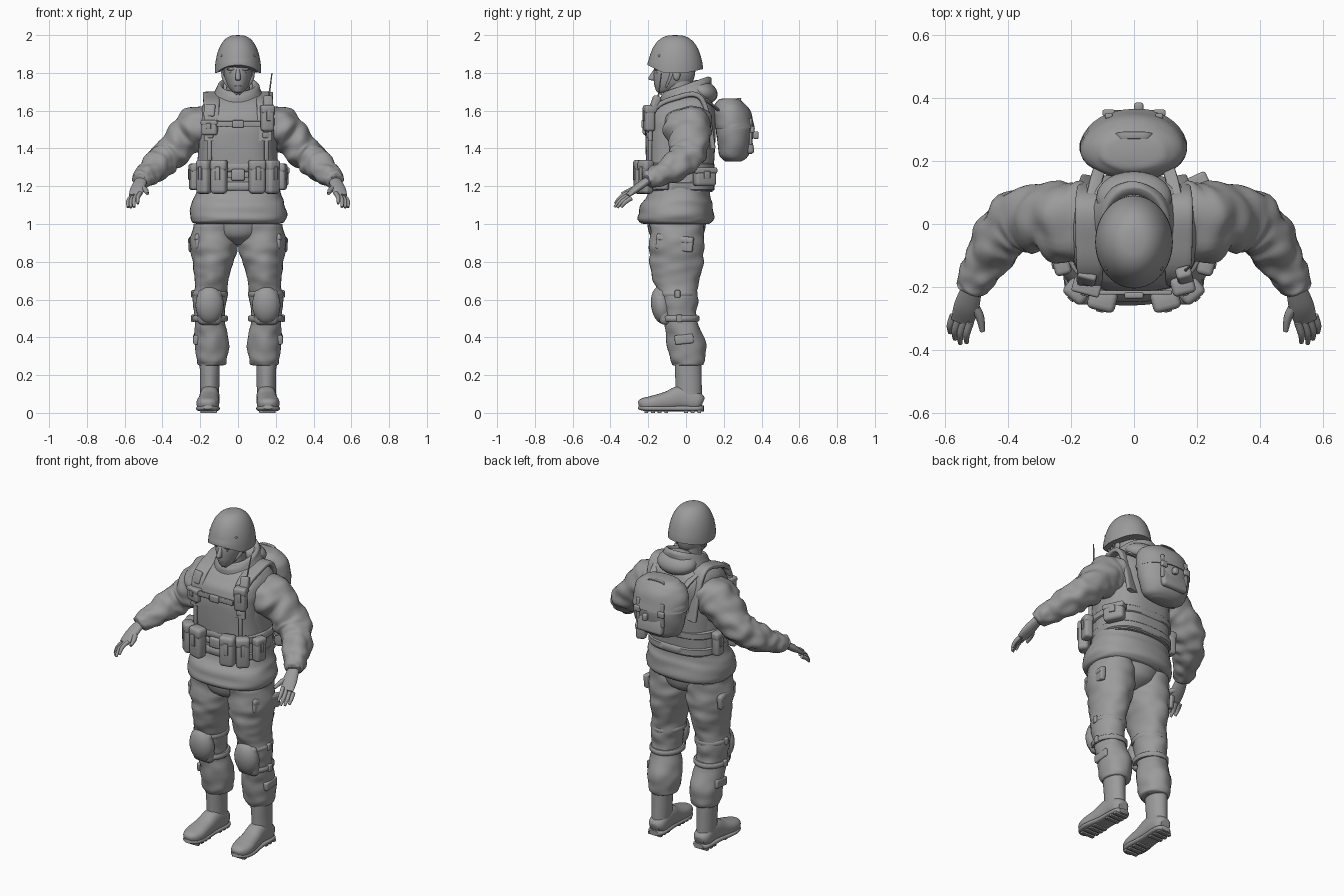
import bpy, bmesh
from math import sin, cos, pi, radians, copysign
from mathutils import Vector, Matrix, noise

default_cube = bpy.data.objects.get("Cube")
if default_cube:
    bpy.data.objects.remove(default_cube, do_unlink=True)

RIGHTWARD, BACKWARD, UPWARD = Matrix.Identity(3)

cloth_grey = bpy.data.materials.new("plain_grey")
cloth_grey.use_nodes = True
cloth_grey.diffuse_color = (.33, .33, .33, 1)
for node in cloth_grey.node_tree.nodes:
    if node.type == 'BSDF_PRINCIPLED':
        node.inputs["Base Color"].default_value = cloth_grey.diffuse_color


def finish(name, bm, mirror):
    """Turn a bmesh into a smooth shaded object, optionally mirrored in x."""
    bmesh.ops.recalc_face_normals(bm, faces=bm.faces[:])
    mesh = bpy.data.meshes.new(name)
    bm.to_mesh(mesh)
    bm.free()
    mesh.materials.append(cloth_grey)
    mesh.shade_smooth()
    mesh.set_sharp_from_angle(angle=radians(45))
    part = bpy.data.objects.new(name, mesh)
    bpy.context.collection.objects.link(part)
    if mirror:
        part.modifiers.new("Mirror", 'MIRROR')


def spline(keys, steps):
    """Resample key tuples with a smooth curve through all of them."""
    keys = [Vector(key) for key in keys]
    last = len(keys) - 1
    samples = []
    for i in range(last):
        before, start, end, after = keys[max(i - 1, 0)], keys[i], keys[i + 1], keys[min(i + 2, last)]
        for step in range(steps):
            t = step / steps
            bend = (before * 2 - start * 5 + end * 4 - after) * t * t
            twist = (start * 3 - before - end * 3 + after) * t * t * t
            samples.append((start * 2 + (end - before) * t + bend + twist) / 2)
    return samples + [keys[last]]


def loft(name, keys, upright=False, sides=32, steps=6, power=2, fold=0, warp=None, mirror=False):
    """Skin rounded sections (x, y, z, width radius, height radius) along a path."""
    bm = bmesh.new()
    samples = spline(keys, steps)
    rings = []
    for i, sample in enumerate(samples):
        *centre, width, height = sample
        across, other = RIGHTWARD, BACKWARD
        if not upright:
            ahead = samples[min(i + 1, len(samples) - 1)]
            behind = samples[max(i - 1, 0)]
            along = Vector((ahead - behind)[:3]).normalized()
            across = along.cross(UPWARD).normalized()
            other = across.cross(along)
        ring = []
        for k in range(sides):
            angle = 2 * pi * k / sides
            c, s = cos(angle), sin(angle)
            crease = noise.noise(Vector((c * 1.4, s * 1.4, i / steps * 2 + len(name))))
            swell = 1 + fold * crease
            u = copysign(abs(c) ** (2 / power), c) * max(width, .001) * swell
            v = copysign(abs(s) ** (2 / power), s) * max(height, .001) * swell
            point = Vector(centre) + across * u + other * v
            if warp:
                warp(point)
            ring.append(bm.verts.new(point))
        rings.append(ring)
    for low, high in zip(rings, rings[1:]):
        for k in range(sides):
            n = (k + 1) % sides
            bm.faces.new((low[k], low[n], high[n], high[k]))
    bm.faces.new(rings[0])
    bm.faces.new(rings[-1])
    finish(name, bm, mirror)


def stack(name, x, rows, **options):
    """Loft level sections, given as (z, y, x radius, y radius)."""
    loft(name, [(x, y, z, rx, ry) for z, y, rx, ry in rows], upright=True, **options)


def band(name, x, y, z, height, rx, ry, **options):
    """Strap around a limb or the body, with softened edges."""
    edge, half = .006, height / 2
    rows = [(z + side * (half - inset), y, rx - edge + inset, ry - edge + inset)
            for side, inset in ((-1, 0), (-1, edge), (1, edge), (1, 0))]
    stack(name, x, rows, steps=1, **options)


def box(name, place, size, turn=0, tilt=0, bevel=.3, mirror=False):
    """Rounded block; bevel is a share of its thinnest side."""
    bm = bmesh.new()
    bmesh.ops.create_cube(bm, size=1)
    bmesh.ops.scale(bm, vec=size, verts=bm.verts[:])
    bmesh.ops.bevel(bm, geom=bm.edges[:], offset=min(size) * bevel, segments=3, profile=.5, affect='EDGES')
    pose = Matrix.Translation(place) @ Matrix.Rotation(radians(turn), 4, 'Z') @ Matrix.Rotation(radians(tilt), 4, 'X')
    bmesh.ops.transform(bm, matrix=pose, verts=bm.verts[:])
    finish(name, bm, mirror)


def ball(name, place, radii, tilt=0, mirror=False):
    bm = bmesh.new()
    bmesh.ops.create_uvsphere(bm, u_segments=24, v_segments=14, radius=1)
    pose = Matrix.Translation(place) @ Matrix.Rotation(radians(tilt), 4, 'X') @ Matrix.Diagonal((*radii, 1))
    bmesh.ops.transform(bm, matrix=pose, verts=bm.verts[:])
    finish(name, bm, mirror)


def pouch(name, place, size, turn=0, mirror=False):
    """Rounded bag with an overlapping lid and a closing tab."""
    place, (w, d, h) = Vector(place), size
    outward = Matrix.Rotation(radians(turn), 3, 'Z') @ -BACKWARD
    box(name, place, size, turn, mirror=mirror)
    box(name + "_lid", place + UPWARD * h / 3, (w * 1.06, d * 1.06, h / 3), turn, mirror=mirror)
    box(name + "_tab", place + outward * d / 2 + UPWARD * h * .1, (w * .3, .012, h * .4), turn, mirror=mirror)


def belt_pouch(name, turn, size, mirror=False):
    """Pouch set around the squarish waist, facing outward."""
    s, c = sin(radians(turn)), cos(radians(turn))
    x, y = copysign(abs(s) ** .6, s) * .235, copysign(abs(c) ** .6, c) * .215
    pouch(name, (x, -.03 - y, 1.25), size, turn, mirror)


# Head and neck
stack("neck", 0, [(1.6, -.03, .07, .07), (1.76, -.04, .06, .07)])
stack("head", 0, [(1.695, -.12, .02, .03), (1.71, -.1, .04, .06), (1.75, -.07, .064, .1),
                  (1.82, -.06, .076, .11), (1.93, -.05, .06, .09)])
stack("nose", 0, [(1.82, -.16, .01, .01), (1.77, -.18, .014, .02), (1.76, -.17, .01, .01)], sides=16)
ball("brow", (.03, -.155, 1.82), (.03, .012, .008), mirror=True)
ball("eye", (.03, -.151, 1.8), (.014, .01, .007), mirror=True)
for label, z in (("upper_lip", 1.74), ("lower_lip", 1.73)):
    ball(label, (0, -.157, z), (.022, .01, .007))
ball("chin", (0, -.135, 1.712), (.028, .025, .018))
ball("ear", (.077, -.05, 1.79), (.01, .02, .03), mirror=True)


# Helmet with a flared side, raised brow and nape edge
def helmet_edge(p):
    lift = max(0, (-.12 - p.y) / .08) * .04 + max(0, p.y / .09) * .02
    p.z += lift * max(0, 1.87 - p.z) / .07


helmet_angles = [pi / 2 * i / 9 for i in range(10)]
stack("helmet", 0, [(1.8 + sin(a) * .2, -.057, cos(a) ** .75 * .123, cos(a) ** .75 * .147) for a in helmet_angles],
      warp=helmet_edge, sides=48, steps=2)
loft("chin_strap", [(.086, -.07, 1.83, .004, .01), (.072, -.09, 1.76, .004, .01),
                    (.003, -.135, 1.69, .004, .01)], sides=12, mirror=True)
for y in (-.14, .02):
    ball("helmet_rivet", (.085, y, 1.89), (.007, .007, .007), mirror=True)

# Jacket body, collar and folded hood
stack("jacket", 0, [(1, -.05, .22, .17), (1.02, -.055, .252, .2), (1.1, -.05, .25, .19), (1.2, -.03, .22, .16),
                    (1.5, -.02, .21, .17), (1.6, 0, .19, .14), (1.7, 0, .1, .09)], power=2.3, fold=.04, sides=48)


def lean_back(p):
    p.z += p.y * .35


stack("collar", 0, [(1.62, 0, .16, .14), (1.71, 0, .12, .135), (1.74, 0, .1, .115),
                    (1.72, 0, .08, .09), (1.67, 0, .07, .08)], warp=lean_back, fold=.05)
ball("folded_hood", (0, .085, 1.7), (.12, .085, .06), tilt=-20)

# Sleeves
loft("sleeve", [(.12, .01, 1.55, .11, .09), (.2, .01, 1.52, .13, .11), (.28, .02, 1.46, .11, .1),
                (.36, .01, 1.375, .1, .09), (.42, -.04, 1.32, .085, .08), (.47, -.12, 1.27, .07, .065),
                (.51, -.19, 1.24, .055, .05), (.52, -.21, 1.23, .04, .03)], fold=.2, steps=9, mirror=True)

# Hands
loft("palm", [(.51, -.19, 1.24, .03, .02), (.53, -.26, 1.19, .04, .02), (.545, -.31, 1.15, .035, .01)], mirror=True)
for i, (label, reach) in enumerate((("index", .95), ("middle", 1.1), ("ring", 1), ("little", .8))):
    base = Vector((.545, -.3, 1.15)) + Vector((.018, .007, -.009)) * (i - 1.5)
    middle = base + Vector((.013, -.04, -.026)) * reach
    tip = middle + Vector((0, -.028, -.033)) * reach
    loft(label + "_finger", [(*base, .012, .012), (*middle, .011, .011), (*tip, .007, .007)], sides=12, mirror=True)
loft("thumb", [(.52, -.24, 1.2, .016, .016), (.49, -.29, 1.18, .014, .014),
               (.48, -.34, 1.16, .008, .008)], sides=12, mirror=True)

# Trousers
stack("hips", 0, [(.89, -.05, .03, .06), (.94, -.05, .14, .14), (1.05, -.05, .22, .16)])
loft("trouser_leg", [(.14, .01, .25, .06, .07), (.14, .01, .27, .08, .09), (.14, 0, .38, .09, .1),
                     (.15, -.03, .5, .08, .09), (.15, -.04, .6, .09, .1), (.14, -.05, .7, .09, .12),
                     (.13, -.05, .8, .11, .14), (.125, -.05, .9, .125, .145), (.12, -.05, 1, .12, .14)],
     upright=True, fold=.09, steps=8, mirror=True)
box("cargo_pocket", (.228, -.06, .9), (.03, .2, .08), turn=-12, tilt=-6, mirror=True)
box("cargo_flap", (.231, -.06, .92), (.03, .2, .03), turn=-12, tilt=-6, mirror=True)
box("shin_pocket", (.222, -.01, .39), (.03, .1, .05), tilt=6, mirror=True)

# Knee pads and their straps
box("knee_pad", (.15, -.12, .56), (.13, .06, .19), tilt=8, bevel=.48, mirror=True)
ball("knee_cap", (.15, -.13, .57), (.075, .055, .1), tilt=8, mirror=True)
for z, y in ((.63, -.045), (.5, -.035)):
    band("knee_strap", .147, y, z, .03, .095, .107, mirror=True)
    box("knee_buckle", (.238, y, z), (.02, .03, .04), mirror=True)

# Boots with cleated soles
stack("boot_shaft", .15, [(.06, .02, .05, .07), (.12, .015, .05, .07), (.28, .01, .055, .07)], fold=.03, mirror=True)
loft("boot_foot", [(.15, .088, .05, .03, .03), (.15, .06, .06, .05, .05), (.15, -.02, .08, .052, .065),
                   (.155, -.1, .063, .055, .05), (.16, -.18, .05, .06, .04), (.16, -.23, .045, .045, .032),
                   (.16, -.25, .04, .02, .018)], power=2.4, mirror=True)
loft("boot_sole", [(.15, .094, .023, .03, .015), (.15, .06, .023, .053, .015), (.155, -.06, .023, .053, .015),
                   (.16, -.16, .023, .063, .015), (.16, -.22, .025, .052, .015), (.16, -.253, .03, .02, .01)],
     power=3, mirror=True)
for i in range(9):
    if i not in (3, 4):
        box("sole_cleat", (.155, .07 - i * .035, .008), (.085, .02, .016), bevel=.1, mirror=True)

# Armoured vest, shoulder straps and belts
stack("vest", 0, [(1.17, -.03, .21, .17), (1.45, -.03, .2, .184), (1.57, -.02, .2, .18),
                  (1.64, 0, .18, .14), (1.68, .01, .12, .1)], power=2.8, fold=.03, sides=48)
loft("shoulder_strap", [(.14, -.19, 1.44, .04, .012), (.14, -.17, 1.6, .04, .012), (.14, -.06, 1.665, .045, .014),
                        (.14, .08, 1.665, .045, .014), (.13, .14, 1.4, .04, .012)], power=4, mirror=True)
for z in (1.2, 1.3):
    band("waist_belt", 0, -.03, z, .045, .222, .182, power=2.6, sides=48)
box("belt_buckle", (0, -.215, 1.26), (.07, .03, .06))
box("belt_webbing", (0, -.207, 1.26), (.2, .02, .03))
box("chest_strap", (0, -.217, 1.53), (.24, .014, .03))
box("chest_buckle", (0, -.226, 1.53), (.06, .02, .04))
box("harness_strap", (.15, -.19, 1.4), (.02, .02, .2), turn=20, mirror=True)
box("harness_clip", (.15, -.195, 1.47), (.04, .02, .03), turn=20, mirror=True)

# Belt pouches
belt_pouch("magazine_pouch", 14, (.085, .065, .18), mirror=True)
belt_pouch("side_pouch", 40, (.075, .06, .18), mirror=True)
belt_pouch("hip_pouch", 75, (.07, .05, .14), mirror=True)
belt_pouch("rear_pouch", 115, (.12, .06, .1))
belt_pouch("bottle_pouch", -97, (.06, .05, .14))

# Radio with antenna, and chest pouch
pouch("radio_pouch", (.155, -.195, 1.56), (.07, .055, .14), 15)
box("radio", (.16, -.165, 1.635), (.05, .04, .09), turn=15, tilt=-20)
loft("antenna", [(.16, -.15, 1.65, .005, .005), (.18, -.13, 1.8, .003, .003)], upright=True, sides=10)
pouch("chest_pouch", (-.15, -.2, 1.51), (.085, .045, .08), -15)
box("shoulder_clip", (-.15, -.17, 1.6), (.06, .03, .07), turn=-15, tilt=-20)


# Backpack narrowing rearward, with flap, straps and handle
def narrow_rear(p):
    p.x *= 1 - max(0, p.y - .25) * 2


bag_rows = [(1.33, .25, .08, .04), (1.37, .255, .14, .08), (1.5, .26, .17, .1), (1.6, .24, .15, .09),
            (1.65, .23, .1, .055), (1.66, .23, .05, .02)]
flap_rows = [(z + .005, y, rx + .006, ry + .006) for z, y, rx, ry in bag_rows[2:]]
stack("backpack", 0, bag_rows, fold=.05, power=2.3, warp=narrow_rear)
stack("backpack_flap", 0, flap_rows, fold=.05, power=2.3, warp=narrow_rear)
box("backpack_pocket", (0, .335, 1.42), (.17, .04, .1), tilt=12, bevel=.45)
box("flap_strap", (.08, .342, 1.49), (.024, .016, .14), mirror=True)
box("flap_buckle", (.08, .352, 1.5), (.04, .02, .035), mirror=True)
box("rear_toggle", (.015, .37, 1.47), (.03, .03, .04))
loft("carry_handle", [(-.06, .27, 1.63, .012, .004), (-.04, .28, 1.66, .012, .004), (.04, .28, 1.66, .012, .004),
                      (.06, .27, 1.63, .012, .004)], power=3, sides=12)
loft("backpack_strap", [(.1, .2, 1.57, .02, .006), (.12, .14, 1.63, .02, .006), (.14, .05, 1.675, .02, .006)],
     power=3, sides=12, mirror=True)
